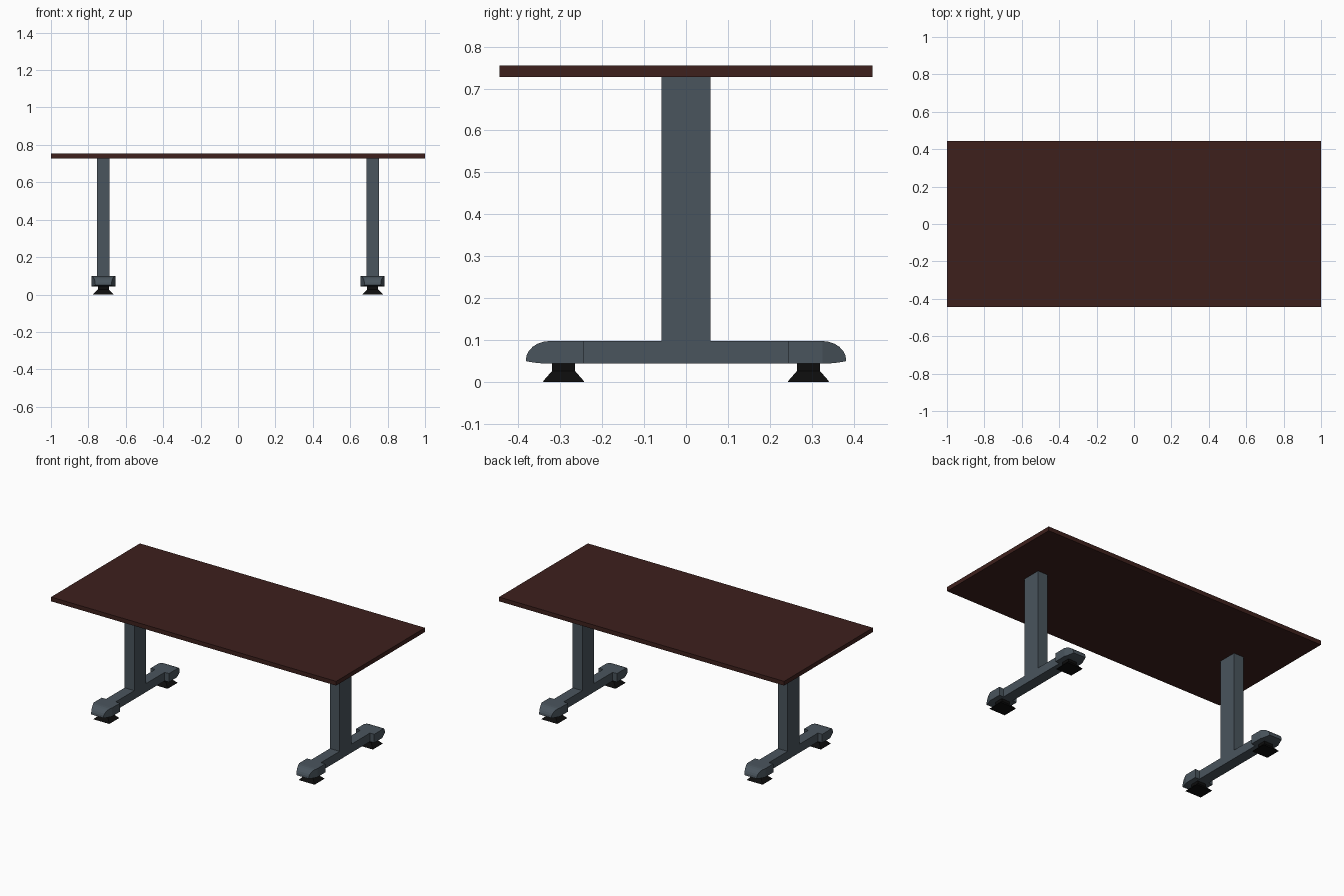
import bpy, bmesh, math

if "Cube" in bpy.data.objects:
    bpy.data.objects.remove(bpy.data.objects["Cube"])


def material(name, rgb):
    m = bpy.data.materials.new(name)
    m.diffuse_color = (*rgb, 1)
    m.use_nodes = True
    m.node_tree.nodes["Principled BSDF"].inputs["Base Color"].default_value = m.diffuse_color
    return m


WOOD = material("dark_wood", (0.048, 0.0145, 0.012))
METAL = material("blue_grey_metal", (0.068, 0.09, 0.11))
RUBBER = material("black_rubber", (0.004, 0.004, 0.004))


def loft(name, rings, mat):
    """Skin a list of equal-length vertex rings and cap both ends."""
    bm = bmesh.new()
    loops = [[bm.verts.new(p) for p in ring] for ring in rings]
    n = len(loops[0])
    for a, b in zip(loops, loops[1:]):
        for i in range(n):
            j = (i + 1) % n
            bm.faces.new((a[i], a[j], b[j], b[i]))
    bm.faces.new(loops[0])
    bm.faces.new(loops[-1])
    bmesh.ops.recalc_face_normals(bm, faces=bm.faces)
    mesh = bpy.data.meshes.new(name)
    bm.to_mesh(mesh)
    bm.free()
    ob = bpy.data.objects.new(name, mesh)
    mesh.materials.append(mat)
    bpy.context.collection.objects.link(ob)
    return ob


def rect(cx, cy, z, hx, hy):
    return [(cx - hx, cy - hy, z), (cx + hx, cy - hy, z),
            (cx + hx, cy + hy, z), (cx - hx, cy + hy, z)]


# Table top
loft("table_top", [rect(0, 0, 0.728, 1, 0.445), rect(0, 0, 0.755, 1, 0.445)], WOOD)

# Foot cap stations: y, top z, bottom z, half width
STATIONS = [(0.245, 0.098, 0.044, 0.064), (0.325, 0.098, 0.044, 0.064)]
for k in range(1, 7):
    a = math.radians(15 * k)
    STATIONS.append((0.325 + 0.057 * math.sin(a), 0.052 + 0.046 * math.cos(a),
                     0.044 + 0.006 * math.sin(a) ** 2,
                     0.064 - 0.021 * math.sin(a)))

# Inverted T outline of column and foot bar (y, z)
TEE = [(-0.25, 0.044), (0.25, 0.044), (0.25, 0.098), (0.059, 0.098),
       (0.059, 0.728), (-0.059, 0.728), (-0.059, 0.098), (-0.25, 0.098)]

for side, sx in (("left", -1), ("right", 1)):
    cx = 0.72 * sx

    # Column and foot bar
    loft(f"{side}_leg", [[(cx + dx, y, z) for y, z in TEE]
                         for dx in (-0.034, 0.034)], METAL)

    for end, sy in (("front", -1), ("back", 1)):
        # Wide rounded foot cap
        loft(f"{side}_{end}_foot_cap",
             [[(cx - w, sy * y, zb), (cx + w, sy * y, zb),
               (cx + w, sy * y, zt), (cx - w, sy * y, zt)]
              for y, zt, zb, w in STATIONS], METAL)

        # Flared levelling pad
        cy = 0.292 * sy
        loft(f"{side}_{end}_levelling_pad",
             [rect(cx, cy, 0, 0.056, 0.049), rect(cx, cy, 0.003, 0.054, 0.048),
              rect(cx, cy, 0.027, 0.029, 0.027), rect(cx, cy, 0.046, 0.029, 0.027)],
             RUBBER)
